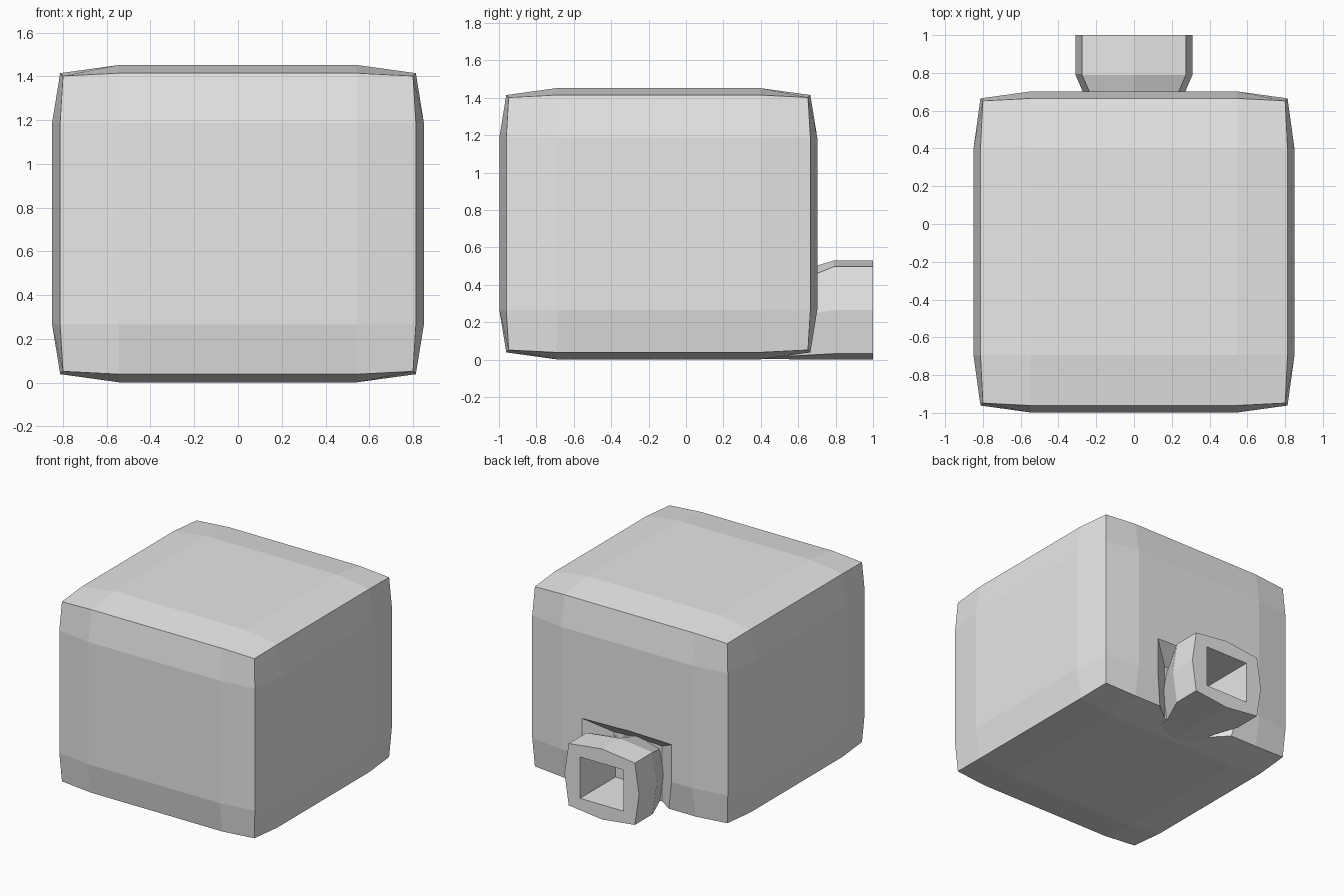
import bpy
import bmesh

old = bpy.data.objects.get("Cube")
if old:
    bpy.data.objects.remove(old, do_unlink=True)

# One plain material
grey = bpy.data.materials.new("light_grey")
grey.use_nodes = True
grey.diffuse_color = (0.8, 0.8, 0.8, 1)
grey.node_tree.nodes["Principled BSDF"].inputs["Base Color"].default_value = (0.8, 0.8, 0.8, 1)


def finish(name, bm):
    bmesh.ops.recalc_face_normals(bm, faces=bm.faces)
    mesh = bpy.data.meshes.new(name)
    bm.to_mesh(mesh)
    bm.free()
    mesh.materials.append(grey)
    obj = bpy.data.objects.new(name, mesh)
    bpy.context.collection.objects.link(obj)
    return obj


def ring(y, mid_x, corner_x, low, corner_low, corner_high, high):
    """Eight-point bulged rectangle standing across the y axis."""
    z = (low + high) / 2
    return [(corner_x, y, corner_low), (mid_x, y, z), (corner_x, y, corner_high), (0, y, high),
            (-corner_x, y, corner_high), (-mid_x, y, z), (-corner_x, y, corner_low), (0, y, low)]


def loft(name, rings):
    bm = bmesh.new()
    loops = [[bm.verts.new(p) for p in r] for r in rings]
    for a, b in zip(loops, loops[1:]):
        for i in range(len(a)):
            j = (i + 1) % len(a)
            bm.faces.new((a[i], a[j], b[j], b[i]))
    bm.faces.new(loops[0])
    bm.faces.new(loops[-1])
    return finish(name, bm)


# Body: a cube in a three by three grid, with edges and corners drawn in
bm = bmesh.new()
bmesh.ops.create_cube(bm, size=2)
bmesh.ops.subdivide_edges(bm, edges=bm.edges[:], cuts=2, use_grid_fill=True)
half = (0.85, 0.85, 0.725)
inner = (0.545, 0.545, 0.46)
centre = (0, -0.148, 0.727)
pull = {1: 0, 2: 0.037, 3: 0.05}
for v in bm.verts:
    outer = [abs(c) > 0.9 for c in v.co]
    for k in range(3):
        size = half[k] - pull[sum(outer)] if outer[k] else inner[k]
        v.co[k] = centre[k] + (size if v.co[k] > 0 else -size)
body = finish("body", bm)

# Flared recess around the root of the spout, open at the bottom
cutter = loft("recess_cutter", [
    ring(0.57, 0.2, 0.2, -0.1, -0.1, 0.44, 0.45),
    ring(0.77, 0.46, 0.46, -0.1, -0.1, 0.6, 0.61)])
cutter.hide_render = True
cut = body.modifiers.new("recess", 'BOOLEAN')
cut.operation = 'DIFFERENCE'
cut.solver = 'EXACT'
cut.object = cutter
bpy.context.view_layer.objects.active = body
bpy.ops.object.modifier_apply(modifier=cut.name)
bpy.data.objects.remove(cutter, do_unlink=True)

# Spout with a square socket in its end
loft("spout", [
    ring(0.42, 0.2, 0.18, 0.005, 0.012, 0.4, 0.45),
    ring(0.57, 0.215, 0.18, 0.002, 0.02, 0.41, 0.465),
    ring(0.79, 0.31, 0.275, 0, 0.032, 0.497, 0.53),
    ring(1, 0.31, 0.275, 0, 0.032, 0.497, 0.53),
    ring(1, 0.18, 0.18, 0.11, 0.11, 0.42, 0.42),
    ring(0.58, 0.18, 0.18, 0.11, 0.11, 0.42, 0.42)])
